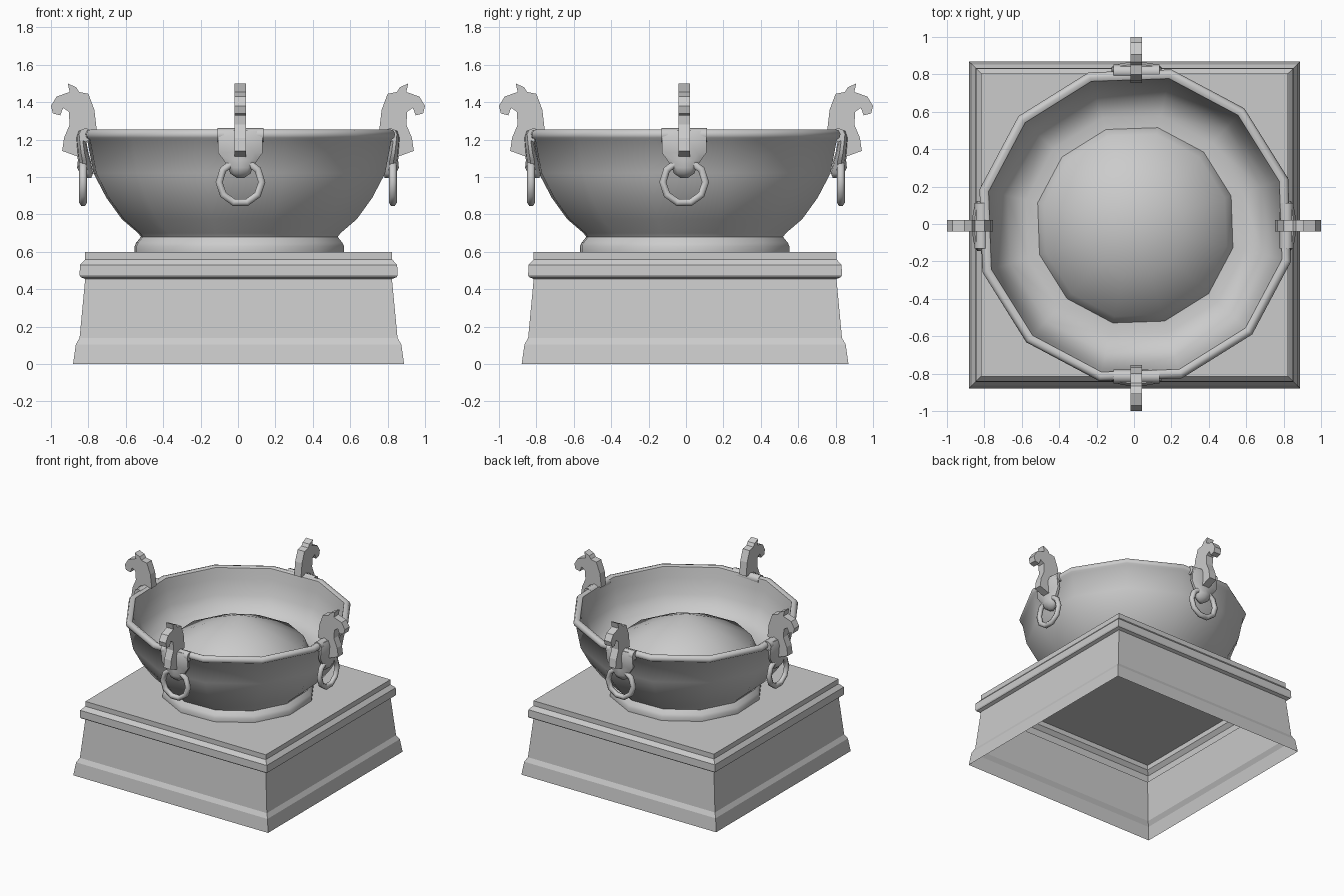
import bpy, bmesh
from math import cos, sin, pi, sqrt, radians
from mathutils import Matrix

cube = bpy.data.objects.get("Cube")
if cube:
    bpy.data.objects.remove(cube)

GREY = (0.6, 0.6, 0.6, 1)
stone = bpy.data.materials.new("grey_stone")
stone.use_nodes = True
stone.diffuse_color = GREY
stone.node_tree.nodes["Principled BSDF"].inputs["Base Color"].default_value = GREY


def finish(name, bm, matrix=Matrix(), smooth=None):
    bmesh.ops.recalc_face_normals(bm, faces=bm.faces)
    mesh = bpy.data.meshes.new(name)
    bm.to_mesh(mesh)
    bm.free()
    obj = bpy.data.objects.new(name, mesh)
    obj.matrix_world = matrix
    mesh.materials.append(stone)
    bpy.context.collection.objects.link(obj)
    if smooth:
        bpy.ops.object.select_all(action='DESELECT')
        obj.select_set(True)
        bpy.context.view_layer.objects.active = obj
        bpy.ops.object.shade_smooth_by_angle(angle=radians(smooth))
    return obj


def loft(bm, rings, cap_start=False, cap_end=False):
    """Bridge closed rings of equal point count."""
    rows = [[bm.verts.new(p) for p in ring] for ring in rings]
    for a, b in zip(rows, rows[1:]):
        for i in range(len(a)):
            j = (i + 1) % len(a)
            bm.faces.new((a[i], a[j], b[j], b[i]))
    if cap_start:
        bm.faces.new(rows[0])
    if cap_end:
        bm.faces.new(rows[-1])
    return rows


def ring(r, z, sides, turn):
    return [(r * cos(2 * pi * i / sides + turn), r * sin(2 * pi * i / sides + turn), z)
            for i in range(sides)]


# Plinth: hollow square moulding, open underneath
plinth = [(.885, 0), (.87, .105), (.85, .14), (.82, .455), (.845, .465),
          (.85, .475), (.848, .53), (.825, .555), (.82, .56), (.82, .6)]
bm = bmesh.new()
loft(bm, [ring(r * sqrt(2), z, 4, pi / 4) for r, z in plinth], cap_end=True)
finish("plinth", bm, Matrix.Translation((.003, -.005, 0)) @ Matrix.Diagonal((1, .987, 1, 1)))

# Bowl: outer foot and wall, rolled rim, inner wall
SIDES, TURN = 12, radians(17)
centre = Matrix.Translation((.007, -.007, 0))
bowl = [(.575, .6), (.575, .63), (.565, .65), (.54, .68), (.555, .7), (.645, .775),
        (.73, .89), (.80, 1.02), (.835, 1.2), (.85, 1.21), (.855, 1.23),
        (.845, 1.25), (.825, 1.255), (.805, 1.245), (.80, 1.22), (.79, 1.16),
        (.76, 1.04), (.70, .94), (.60, .90), (.48, .92)]
bm = bmesh.new()
loft(bm, [ring(r, z, SIDES, TURN) for r, z in bowl], cap_end=True)
finish("bowl", bm, centre, 50)

# Heaped mound inside the bowl
bm = bmesh.new()
rows = loft(bm, [ring(r, z, SIDES, TURN) for r, z in
                 [(.54, .90), (.5, 1.0), (.27, 1.11)]])
peak = bm.verts.new((0, 0, 1.225))
for i in range(SIDES):
    bm.faces.new((rows[-1][i], rows[-1][(i + 1) % SIDES], peak))
finish("mound", bm, centre, 50)

# Handle parts are drawn facing +x, then turned to each side
head = [(.845, 1.105), (.94, 1.14), (.93, 1.21), (.90, 1.28), (.905, 1.35),
        (.935, 1.37), (.95, 1.33), (.99, 1.34), (1.0, 1.38), (.97, 1.43),
        (.90, 1.455), (.91, 1.5), (.865, 1.48), (.85, 1.455), (.80, 1.445),
        (.768, 1.36), (.755, 1.25), (.82, 1.24)]
# Shield rows: height, distance out, half width, half depth
shield = [(1.25, .83, .115, .022), (1.21, .84, .125, .026), (1.13, .83, .125, .03),
          (1.09, .822, .095, .034), (1.05, .82, .068, .04), (1.02, .81, .058, .035),
          (.995, .80, .02, .015)]


def add_handle(side, turn):
    # Flat cut-out animal head
    bm = bmesh.new()
    loft(bm, [[(x, y, z) for x, z in head] for y in (-.031, .031)], True, True)
    finish(side + "_head", bm, turn)

    # Shield bracket hanging down the wall
    bm = bmesh.new()
    loft(bm, [[(x + d * cos(i * pi / 5), w * sin(i * pi / 5), z) for i in range(10)]
              for z, x, w, d in shield], True, True)
    finish(side + "_bracket", bm, turn, 50)

    # Saddle wrapped over the rim
    bm = bmesh.new()
    loft(bm, [[(.815 + .037 * cos(i * pi / 4), y, 1.225 + .037 * sin(i * pi / 4))
               for i in range(8)] for y in (-.122, .122)], True, True)
    finish(side + "_saddle", bm, turn, 50)

    # Hanging ring
    bm = bmesh.new()
    loops = []
    for i in range(11):
        a = 2 * pi * i / 10 + pi / 10 - pi / 2
        loops.append([(.828 + .022 * cos(k * pi / 3),
                       (.114 + .022 * sin(k * pi / 3)) * cos(a),
                       .973 + (.114 + .022 * sin(k * pi / 3)) * sin(a)) for k in range(6)])
    loft(bm, loops)
    bmesh.ops.remove_doubles(bm, verts=bm.verts, dist=.0005)
    finish(side + "_ring", bm, turn, 65)


for k, side in enumerate(("left", "back", "right", "front")):
    shift = (.013, 0, 0) if k % 2 else (0, -.01, 0)
    add_handle(side, Matrix.Translation(shift) @ Matrix.Rotation(k * pi / 2, 4, 'Z'))
